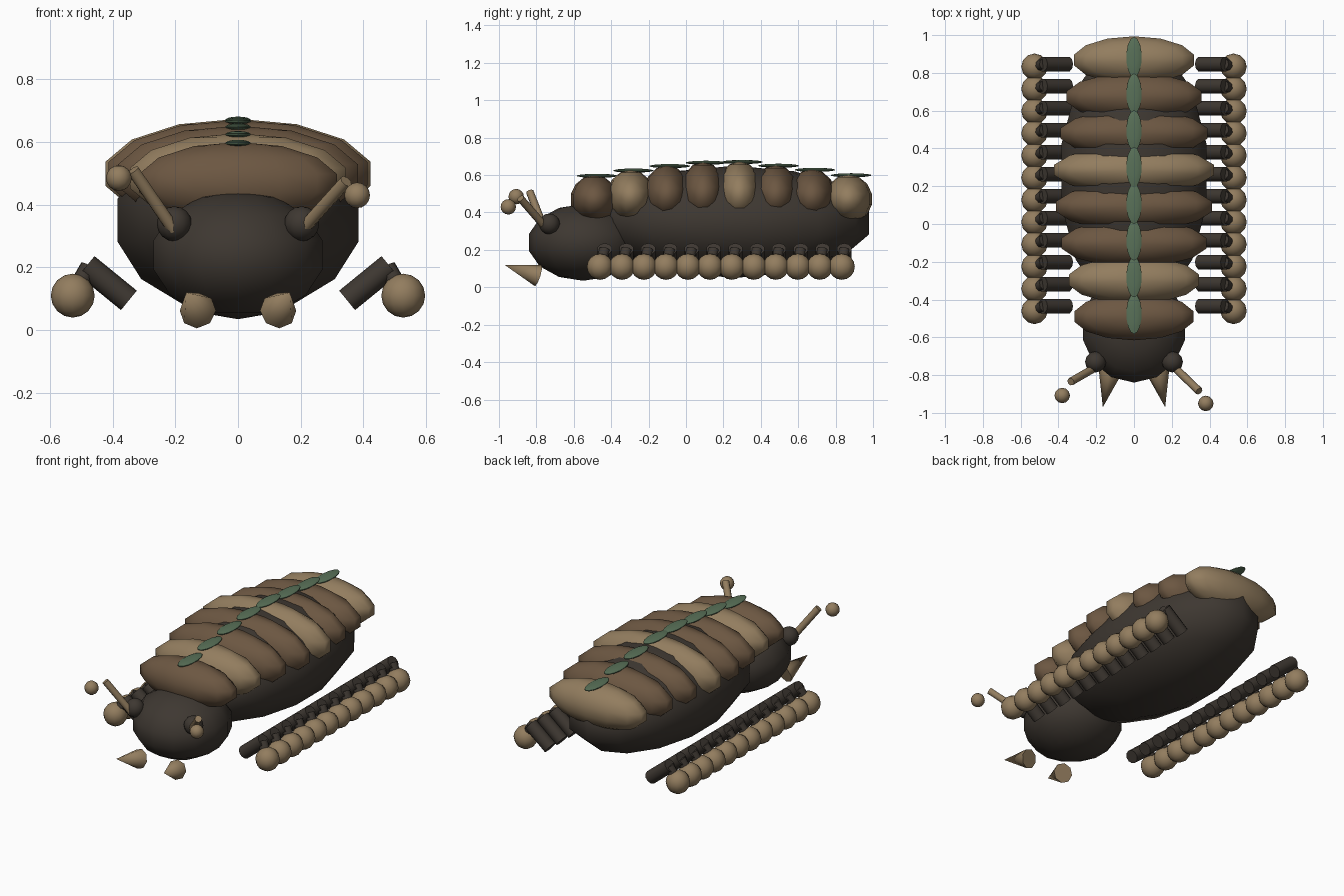
import bpy
from math import radians
from mathutils import Vector

cube = bpy.data.objects.get("Cube")
if cube:
    bpy.data.objects.remove(cube, do_unlink=True)


def material(name, rgb):
    m = bpy.data.materials.new(name)
    m.use_nodes = True
    m.diffuse_color = (*rgb, 1)
    m.node_tree.nodes["Principled BSDF"].inputs["Base Color"].default_value = (*rgb, 1)
    return m


DARK = material("dark_hide", (0.048, 0.039, 0.031))
BROWN = material("brown_shell", (0.150, 0.095, 0.054))
TAN = material("tan_shell", (0.290, 0.205, 0.114))
GREEN = material("moss_green", (0.100, 0.165, 0.098))


def finish(name, mat):
    ob = bpy.context.object
    ob.name = name
    ob.data.materials.append(mat)
    bpy.ops.object.transform_apply(location=False, rotation=True, scale=True)
    bpy.ops.object.shade_smooth_by_angle(angle=radians(50))
    return ob


def ellipsoid(name, loc, size, mat, segments=14, rings=7):
    bpy.ops.mesh.primitive_uv_sphere_add(segments=segments, ring_count=rings, radius=1, location=loc)
    bpy.context.object.scale = size
    return finish(name, mat)


def ball(name, loc, r, mat):
    return ellipsoid(name, loc, (r, r, r), mat, 12, 8)


def rod(name, start, end, r1, r2, mat, sides=10):
    a, b = Vector(start), Vector(end)
    bpy.ops.mesh.primitive_cone_add(vertices=sides, radius1=r1, radius2=r2,
                                    depth=(b - a).length, location=(a + b) / 2,
                                    rotation=(b - a).to_track_quat("Z", "Y").to_euler())
    return finish(name, mat)


# Body and head
ellipsoid("body", (0, 0.26, 0.35), (0.405, 0.738, 0.30), DARK)
ellipsoid("head", (0, -0.55, 0.24), (0.284, 0.297, 0.205), DARK)

# Overlapping shell plates, each with a flat moss patch on its crest
half_widths = [0.315, 0.345, 0.383, 0.412, 0.422, 0.388, 0.358, 0.318]
crests = [0.600, 0.628, 0.652, 0.670, 0.674, 0.654, 0.632, 0.603]
for i, (w, top) in enumerate(zip(half_widths, crests)):
    y = -0.49 + 0.194 * i
    rx = w / 0.95
    rz = 0.395 * rx
    ellipsoid(f"shell_plate_{i + 1}", (0, y, top - rz), (rx, 0.129, rz),
              TAN if i in (1, 4, 7) else BROWN)
    ellipsoid(f"moss_patch_{i + 1}", (0, y + 0.015, top - 0.004), (0.042, 0.11, 0.011), GREEN)

for side, s in (("left", 1), ("right", -1)):
    # Rows of legs and round feet
    for i in range(12):
        y = -0.435 + 0.1165 * i
        foot = (s * 0.527, -0.46 + 0.1175 * i, 0.11)
        rod(f"{side}_upper_leg_{i + 1}", (s * 0.348, y, 0.095), (s * 0.483, y, 0.205), 0.04, 0.04, DARK)
        rod(f"{side}_lower_leg_{i + 1}", (s * 0.475, y, 0.20), foot, 0.03, 0.03, DARK, 8)
        ball(f"{side}_foot_{i + 1}", foot, 0.07, TAN)
    # Eye and mandible
    ball(f"{side}_eye", (s * 0.203, -0.73, 0.339), 0.056, DARK)
    rod(f"{side}_mandible", (s * 0.128, -0.79, 0.062), (s * 0.165, -0.97, 0.12), 0.059, 0, TAN, 8)

# Antennae, posed slightly differently on each side
antennae = {
    "left": ((0.205, -0.75, 0.32), (0.345, -0.885, 0.475), (0.38, -0.95, 0.43)),
    "right": ((-0.205, -0.76, 0.32), (-0.335, -0.835, 0.51), (-0.38, -0.908, 0.485)),
}
for side, (root, tip, knob) in antennae.items():
    rod(f"{side}_antenna", root, tip, 0.021, 0.021, TAN, 8)
    ball(f"{side}_antenna_knob", knob, 0.041, TAN)
